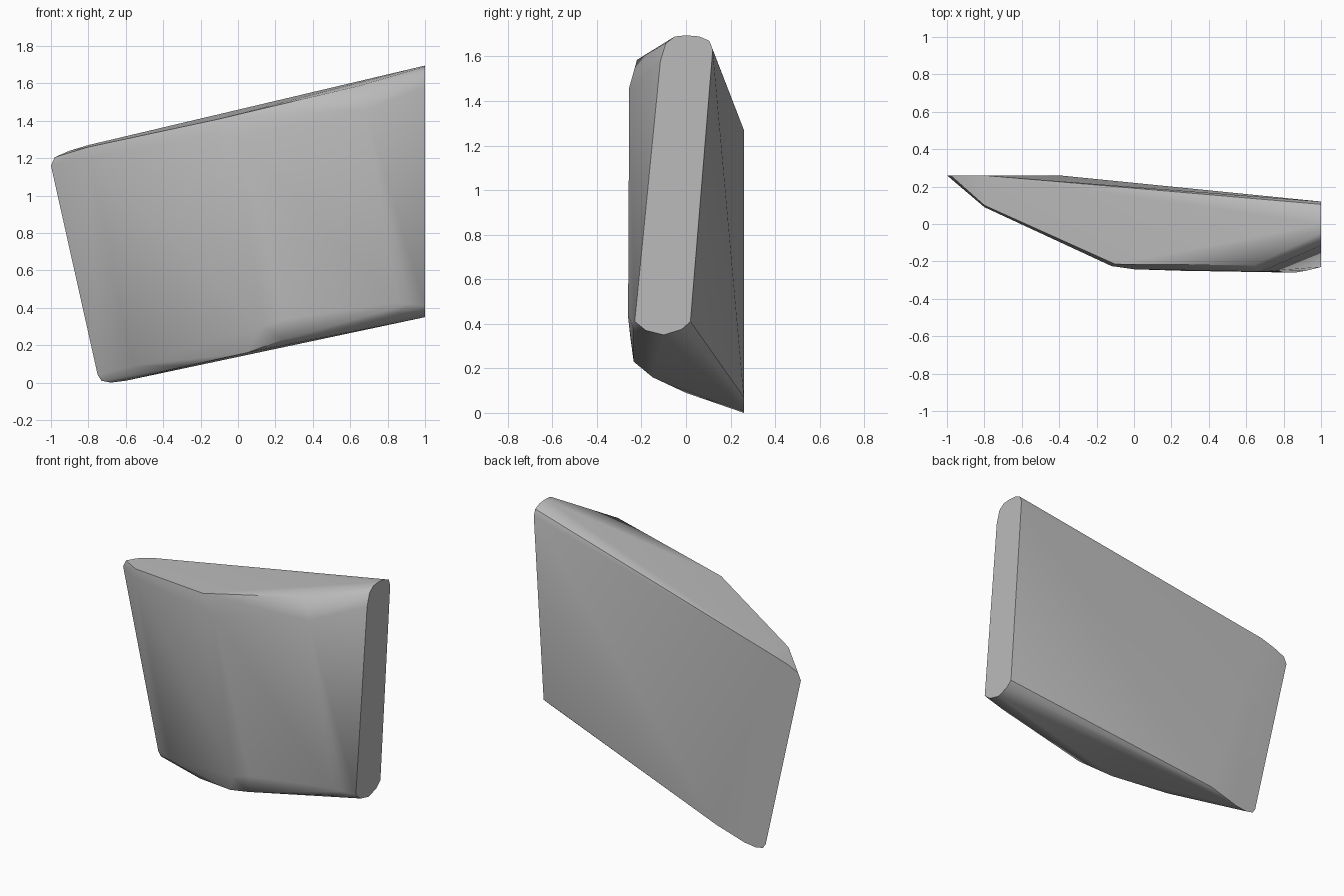
import bpy
import bmesh
import math

# Remove the default cube only
default_cube = bpy.data.objects.get("Cube")
if default_cube:
    bpy.data.objects.remove(default_cube, do_unlink=True)


def make_material(name, colour):
    """Create one flat colour for viewport and render."""
    material = bpy.data.materials.new(name)
    material.use_nodes = True
    material.diffuse_color = colour
    shader = next(node for node in material.node_tree.nodes
                  if node.type == "BSDF_PRINCIPLED")
    shader.inputs["Base Color"].default_value = colour
    shader.inputs["Roughness"].default_value = 0.7
    return material


def hull_from_profiles(name, profiles, material):
    """Skin a solid convex block around a set of edge profiles."""
    mesh = bpy.data.meshes.new(name)
    bm = bmesh.new()
    for profile in profiles:
        for point in profile:
            bm.verts.new(point)
    result = bmesh.ops.convex_hull(bm, input=bm.verts[:])
    unused = [item for item in result["geom_interior"] + result["geom_unused"]
              if isinstance(item, bmesh.types.BMVert) and item.is_valid]
    bmesh.ops.delete(bm, geom=list(set(unused)), context="VERTS")
    # Merge the triangles of truly flat areas
    bmesh.ops.dissolve_limit(bm, angle_limit=math.radians(0.5),
                             verts=bm.verts[:], edges=bm.edges[:])
    bmesh.ops.recalc_face_normals(bm, faces=bm.faces[:])
    bm.to_mesh(mesh)
    bm.free()
    mesh.materials.append(material)
    block = bpy.data.objects.new(name, mesh)
    bpy.context.collection.objects.link(block)
    return block


# Flat end cap with rounded top and bottom, given as (y, z)
END_X = 1
end_cap = [(END_X, y, z) for y, z in (
    (-.23, .41), (-.18, .37), (-.1, .35), (-.02, .375), (.02, .41),
    (.12, 1.63), (.105, 1.67), (.06, 1.69), (0, 1.695), (-.05, 1.69),
    (-.09, 1.66), (-.115, 1.58))]

# Thin edge on the back plane, given as (x, z)
BACK_Y = .26
back_edge = [(x, BACK_Y, z) for x, z in (
    (-1, 1.16), (-.98, 1.205), (-.9, 1.24), (-.8, 1.27),
    (-.75, .04), (-.73, .01), (-.68, 0), (-.6, .01), (-.4, .07))]

# Rim where the top meets the sloping front
top_rim = [(-.8, .1, 1.26), (-.1, -.215, 1.41), (.64, -.22, 1.585)]

# Upper ends of the front creases, below the rounded rim
upper_creases = [(-.8, .09, 1.2), (-.12, -.225, 1.33),
                 (0, -.242, 1.3), (.68, -.255, 1.46)]

# Lower ends of the front creases
lower_creases = [(-.56, .11, .09), (.13, -.235, .3), (.25, -.25, .34),
                 (.86, -.26, .43), (.92, -.25, .42)]

# Curved rim where the front meets the underside
bottom_rim = [(-.27, 0, .09), (.05, -.15, .16), (.24, -.235, .23),
              (.85, -.235, .37)]

slab = hull_from_profiles(
    "slanted_slab",
    (end_cap, back_edge, top_rim, upper_creases, lower_creases, bottom_rim),
    make_material("plain grey", (.5, .5, .5, 1)))

# Soft shading across the shallow creases, sharp at the caps
bpy.ops.object.select_all(action="DESELECT")
slab.select_set(True)
bpy.context.view_layer.objects.active = slab
bpy.ops.object.shade_smooth_by_angle(angle=math.radians(40))
